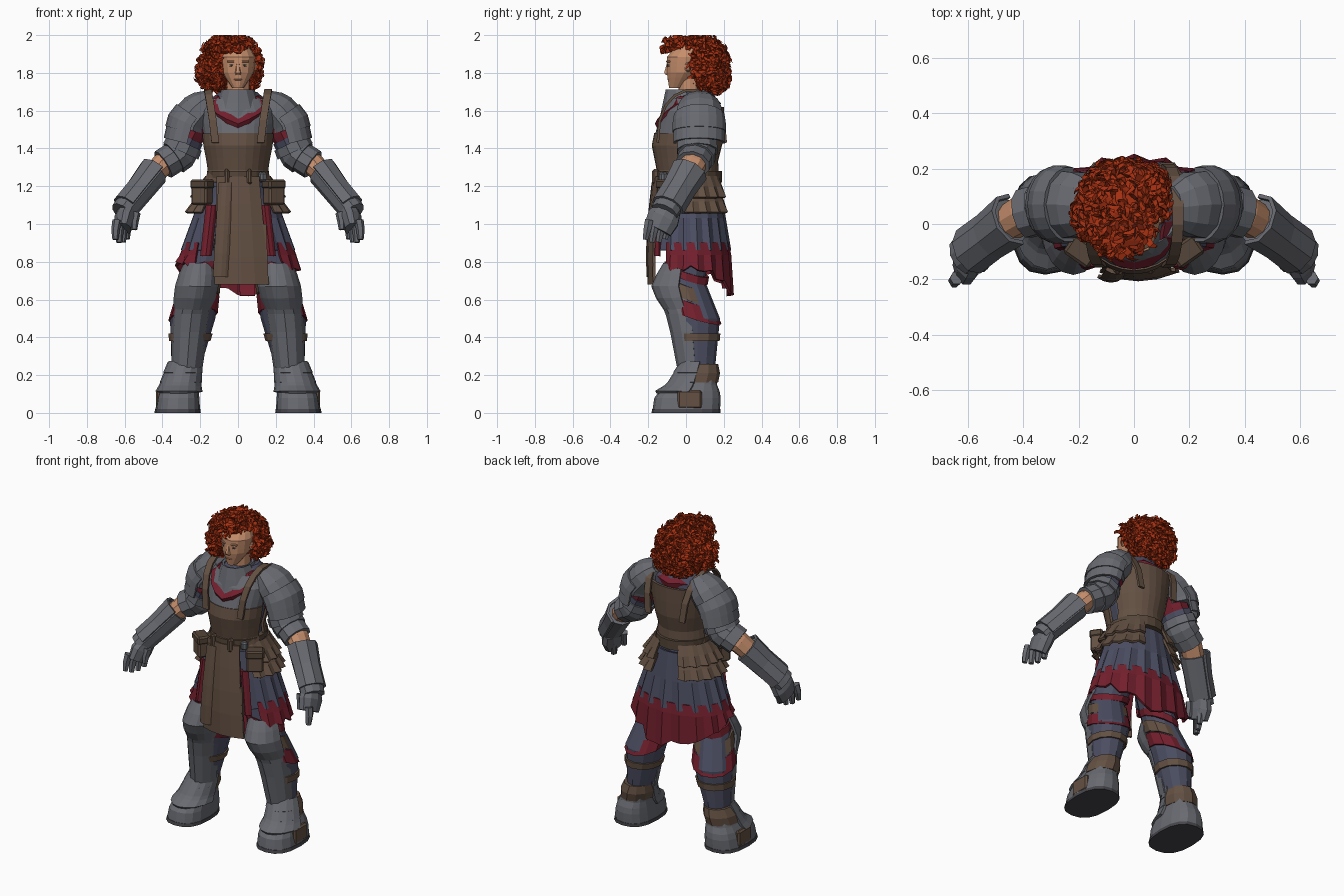
import bpy, bmesh, math, random
from math import sin, cos, radians, pi
from mathutils import Vector, Matrix

random.seed(4)
if "Cube" in bpy.data.objects:
    bpy.data.objects.remove(bpy.data.objects["Cube"], do_unlink=True)


def paint(name, red, green, blue):
    material = bpy.data.materials.new(name)
    material.use_nodes = True
    colour = (red, green, blue, 1)
    material.diffuse_color = colour
    material.node_tree.nodes["Principled BSDF"].inputs["Base Color"].default_value = colour
    return material


STEEL = paint("steel", .14, .145, .165)
DARK = paint("dark steel", .06, .06, .07)
BLUE = paint("blue cloth", .07, .075, .12)
MAROON = paint("maroon cloth", .17, .014, .026)
LEATHER = paint("leather", .125, .08, .055)
BELT = paint("dark leather", .09, .06, .04)
SKIN = paint("skin", .56, .27, .15)
HAIR = paint("red hair", .38, .03, .006)
EYE = paint("eye white", .5, .5, .45)

FRONT, BACK, BELOW_FRONT = (190, 350), (10, 170), (180, 360)
OUTER = (-100, 100)

# Body profiles as rings from top to bottom: x, y, z, half width, half depth
TORSO = [(0, .05, 1.7, .1, .09), (0, .04, 1.62, .19, .14), (0, .01, 1.44, .16, .165),
         (0, .01, 1.3, .125, .13), (0, .01, 1.2, .16, .15)]
COLLAR = [(0, 0, 1.71, .08, .1), (0, .02, 1.57, .14, .15)]
SKIRT = [(0, .02, 1.24, .16, .15), (0, .03, .8, .31, .2)]
PAULDRON = [(.14, .06, 1.67, .05, .08), (.19, .07, 1.62, .1, .12), (.26, .07, 1.54, .105, .13), (.29, .07, 1.42, .09, .12)]
ARM = [(.2, .06, 1.6, .08, .09), (.31, .06, 1.37, .07, .08), (.42, .03, 1.3, .06, .07), (.58, -.09, 1.1, .05, .06)]
LEG = [(.12, .02, 1, .12, .13), (.2, 0, .7, .1, .1), (.24, .06, .5, .12, .12), (.28, .06, .2, .07, .09)]
GREAVE = [(.2, 0, .8, .08, .11), (.22, -.01, .66, .09, .15), (.25, .03, .5, .095, .12), (.27, .05, .24, .075, .09)]
BOOT = [(.29, .06, .22, .08, .1), (.305, .04, .15, .09, .12), (.315, .01, .1, .105, .17), (.32, 0, 0, .12, .18)]
HEAD = [(0, .02, 1.94, .06, .07), (0, 0, 1.89, .09, .1), (0, -.01, 1.8, .08, .09), (0, -.05, 1.72, .03, .04)]


def finish(name, mesh, material, thick=0, mirror=False, bevel=0):
    bmesh.ops.recalc_face_normals(mesh, faces=mesh.faces)
    data = bpy.data.meshes.new(name)
    mesh.to_mesh(data)
    mesh.free()
    data.materials.append(material)
    part = bpy.data.objects.new(name, data)
    bpy.context.scene.collection.objects.link(part)
    if thick:
        solid = part.modifiers.new("Solidify", 'SOLIDIFY')
        solid.thickness, solid.offset = thick, 0
    if bevel:
        part.modifiers.new("Bevel", 'BEVEL').width = bevel
    if mirror:
        part.modifiers.new("Mirror", 'MIRROR')


# Join rows of vertices with faces
def weave(mesh, rows, closed):
    for upper, lower in zip(rows, rows[1:]):
        for k in range(0 if closed else 1, len(upper)):
            mesh.faces.new((upper[k - 1], upper[k], lower[k], lower[k - 1]))
    if closed:
        mesh.faces.new(rows[0])
        mesh.faces.new(rows[-1])


# Skin rings into a tube, or into an open plate when arc is given
def loft(name, rings, material, sides=12, arc=None, level=True, mirror=False, tweak=None, square=1):
    mesh = bmesh.new()
    start, end = arc or (0, 360)
    points = [Vector(ring[:3]) for ring in rings]
    rows = []
    for i, (centre, ring) in enumerate(zip(points, rings)):
        across, depth = Vector((1, 0, 0)), Vector((0, 1, 0))
        if not level:
            along = (points[min(i + 1, len(points) - 1)] - points[max(i - 1, 0)]).normalized()
            depth = (depth - along * along.y).normalized()
            across = along.cross(depth)
        row = []
        for k in range(sides + 1 if arc else sides):
            angle = radians(start + (end - start) * k / sides)
            u, v = [math.copysign(abs(f) ** square, f) for f in (cos(angle), sin(angle))]
            spot = centre + across * ring[3] * u + depth * ring[4] * v
            row.append(mesh.verts.new(spot + tweak(i, k, angle) if tweak else spot))
        rows.append(row)
    weave(mesh, rows, not arc)
    finish(name, mesh, material, .015 if arc else 0, mirror)


# Put a layer on a body profile between two heights
def wear(name, profile, top, bottom, material, grow=0, flare=0, bulge=0, steps=2, **style):
    rings = []
    for i in range(steps + 1):
        t = i / steps
        z = top + (bottom - top) * t
        pairs = list(zip(profile, profile[1:]))
        upper, lower = next((p for p in pairs if p[1][2] <= z), pairs[-1])
        blend = (z - upper[2]) / (lower[2] - upper[2])
        ring = [a + (b - a) * blend for a, b in zip(upper, lower)]
        extra = grow + flare * t + bulge * sin(pi * t)
        rings.append((*ring[:3], ring[3] + extra, ring[4] + extra))
    loft(name, rings, material, **style)


# Cloth or strap running along points, its edges set back by bow
def strip(name, points, width, material, bow=0, flare=0, mirror=False):
    mesh = bmesh.new()
    rows = []
    for i, (x, y, z) in enumerate(points):
        half = width + flare * i / len(points)
        rows.append([mesh.verts.new((x + half * u, y + bow * u * u, z)) for u in (-1, -.5, 0, .5, 1)])
    weave(mesh, rows, False)
    finish(name, mesh, material, .014, mirror)


def box(name, place, size, material, turn=0, mirror=False, bevel=.01):
    mesh = bmesh.new()
    matrix = Matrix.Translation(place) @ Matrix.Rotation(radians(turn), 4, 'Z') @ Matrix.Diagonal((*size, 1))
    bmesh.ops.create_cube(mesh, size=1, matrix=matrix)
    finish(name, mesh, material, 0, mirror, bevel)


def pleat(i, k, angle):
    return Vector((cos(angle), sin(angle), 0)) * i * (.01 * (k % 2) - .005)


# Ragged hem, longest at the back
def torn(i, k, angle):
    drop = random.uniform(-.03, .03) - .13 * max(0, sin(angle)) ** 2
    return pleat(i, k, angle) + Vector((0, 0, drop if i == 2 else 0))


def dip(i, k, angle):
    return Vector((0, 0, .01 * (k % 2) - .11 * max(0, -sin(angle)) ** 2))


def slant(i, k, angle):
    return Vector((0, 0, -.04 * sin(angle) - .02 * cos(angle)))


# Torso, armour and bib
wear("torso", TORSO, 1.7, 1.2, BLUE, steps=8, sides=16)
wear("breastplate", TORSO, 1.66, 1.4, STEEL, grow=.012, steps=4, arc=FRONT)
wear("bib", TORSO, 1.48, 1.22, LEATHER, grow=.018, bulge=.01, steps=4, arc=FRONT)
wear("back_panel", TORSO, 1.62, 1.24, LEATHER, grow=.014, steps=4, arc=BACK)
wear("collar", COLLAR, 1.71, 1.57, STEEL, arc=(0, 360))
wear("scarf", COLLAR, 1.68, 1.6, MAROON, grow=.02, bulge=.03, sides=16, tweak=dip)
sweep = [pi * step / 9 for step in range(10)]
strip("shoulder_strap", [(.12 + .04 * sin(a), .03 - .18 * cos(a), 1.43 + .28 * sin(a) ** .8) for a in sweep],
      .02, LEATHER, mirror=True)

# Arms
arm = dict(level=False, mirror=True, sides=10)
wear("sleeve", ARM, 1.6, 1.36, MAROON, grow=.01, **arm)
wear("sleeve_wrap", ARM, 1.46, 1.4, BLUE, grow=.016, **arm)
wear("forearm", ARM, 1.38, 1.1, SKIN, steps=4, **arm)
wear("pauldron", PAULDRON, 1.67, 1.5, STEEL, steps=5, **arm)
for i in range(2):
    top = 1.57 - .06 * i
    wear("pauldron_lame", PAULDRON, top, top - .08, STEEL, grow=.002, flare=.008, arc=OUTER, **arm)
for i in range(3):
    top = 1.43 - .035 * i
    wear("elbow_cuff", ARM, top, top - .045, STEEL, grow=.026 - .006 * i, flare=.006, **arm)
wear("gauntlet", ARM, 1.27, 1.06, STEEL, grow=.018, steps=3, **arm)
wear("gauntlet_plate", ARM, 1.28, 1.09, STEEL, grow=.026, bulge=-.006, arc=OUTER, level=False, mirror=True, sides=5)
loft("palm", [(.58, -.09, 1.08, .05, .07), (.6, -.12, 1.03, .055, .09), (.61, -.15, .97, .045, .08)], STEEL, **arm)


def digit(name, x, y, top, length):
    rings = [(x + .01 * sin(2 * t), y - .02 * t, top - length * t, .025 - .009 * t * t, .025 - .009 * t * t)
             for t in (0, .5, 1)]
    loft(name, rings, STEEL, sides=6, level=False, mirror=True)


for i in range(4):
    digit("finger", .58 + .02 * i, -.09 - .035 * i, 1.02, .1 + .02 * sin(i))
digit("thumb", .54, -.14, 1.06, .09)

# Skirt and hanging cloth
wear("hips", SKIRT, 1.2, .9, BLUE, grow=-.02, flare=-.06)
wear("skirt", SKIRT, 1.2, .86, BLUE, sides=30, arc=(-62, 242), tweak=pleat)
wear("skirt_trim", SKIRT, .9, .77, MAROON, grow=.002, sides=26, arc=(-42, 222), tweak=torn)
strip("red_sash", [(.14, -.15, 1.1), (.17, -.16, .83)], .025, MAROON, bow=.02, mirror=True)
strip("hanging_rag", [(.04, 0, .9), (.05, -.04, .62)], .04, MAROON)

# Apron, belt, flaps and pouches
fall = [step / 4 for step in range(5)]
strip("apron", [(.02 * t, -.17 - .03 * sin(2 * t), 1.25 - .57 * t) for t in fall], .11, LEATHER, bow=.03, flare=.04)
strip("apron_fold", [(-.06 - .03 * t, -.175 - .03 * sin(2 * t), 1.22 - .5 * t) for t in fall], .04, LEATHER, bow=.015)
strip("apron_side", [(.12, -.165, 1), (.13, -.17, .72)], .03, LEATHER)
loft("belt", [(0, .01, z, .165, .18) for z in (1.28, 1.22)], BELT, sides=20)
box("buckle", (.13, -.12, 1.25), (.04, .04, .05), STEEL, 35)
for x in (-.06, .06):
    box("belt_loop", (x, -.16, 1.25), (.03, .04, .08), LEATHER)
for i in range(2):
    top = 1.25 - .08 * i
    wear("belt_flap", SKIRT, top, top - .11, LEATHER, grow=.01, flare=.035, arc=(-42, 68), mirror=True, tweak=pleat)
box("pouch", (.19, -.1, 1.16), (.1, .07, .12), LEATHER, 35, True)
box("pouch_lid", (.19, -.1, 1.21), (.11, .08, .05), BELT, 35, True)

# Legs, wraps and greaves
wear("leg", LEG, 1, .2, BLUE, steps=8, mirror=True)
for name, top, bottom, material in (("thigh_wrap", .76, .72, MAROON), ("knee_wrap", .69, .61, LEATHER),
                                    ("calf_wrap", .6, .51, MAROON)):
    wear(name, LEG, top, bottom, material, grow=.012, mirror=True, tweak=slant)
wear("calf_strap", LEG, .42, .38, LEATHER, grow=.01, mirror=True)
wear("greave", GREAVE, .62, .24, STEEL, steps=4, sides=6, arc=BELOW_FRONT, mirror=True)
wear("knee_plate", GREAVE, .79, .55, STEEL, bulge=.02, steps=4, sides=8, arc=FRONT, mirror=True)

# Boots
wear("ankle_cuff", BOOT, .26, .16, LEATHER, grow=.01, bulge=.01, mirror=True)
for i in range(3):
    top = .27 - .05 * i
    wear("ankle_lame", BOOT, top, top - .06, STEEL, grow=.012, flare=.004, sides=8, arc=BELOW_FRONT, mirror=True)
wear("boot", BOOT, .22, .01, STEEL, steps=6, sides=16, bulge=.004, mirror=True, square=.8)
wear("sole", BOOT, .02, 0, DARK, grow=.003, sides=16, mirror=True, square=.8)
box("boot_patch", (.42, .02, .07), (.03, .13, .1), LEATHER, mirror=True)

# Head and face
loft("neck", [(0, .02, z, .06, .06) for z in (1.77, 1.58)], SKIN)
wear("head", HEAD, 1.94, 1.72, SKIN, steps=8, bulge=.004, sides=14)
loft("nose", [(0, -.09, 1.86, .01, .01), (0, -.09, 1.8, .02, .03), (0, -.09, 1.79, .02, .02)], SKIN, sides=6)
box("lips", (0, -.09, 1.765), (.05, .02, .02), SKIN)
box("eye", (.034, -.09, 1.84), (.024, .01, .01), EYE, 22, True, .002)
box("iris", (.034, -.094, 1.84), (.01, .01, .01), BELT, 22, True, .002)
box("brow", (.036, -.09, 1.86), (.04, .02, .01), SKIN, 20, True, .003)
box("ear", (.09, .01, 1.83), (.02, .03, .05), SKIN)


def scatter():
    return Vector([random.gauss(0, 1) for axis in range(3)]).normalized()


# One tapering curled lock
def lock(mesh, root, out):
    way = (out / 2 + scatter() - Vector((0, 0, .25))).normalized()
    curl = way.cross(out).normalized()
    lift = way.cross(curl)
    rows = []
    for t in (0, .33, .66, 1):
        middle = root + way * .045 * t + out * .016 * sin(pi * t) + curl * .012 * sin(5 * t)
        row = [middle + (curl * cos(a) + lift * sin(a)) * .017 * (1 - .7 * t) for a in (0, 2, 4)]
        rows.append([mesh.verts.new((v.x, v.y, min(v.z, 2))) for v in row])
    weave(mesh, rows, True)


# Hair: soft masses covered in locks, leaving the face and left temple bare
hair = bmesh.new()
for place, size, count in (((-.04, .07, 1.86), (.14, .13, .115), 600), ((-.03, .13, 1.785), (.13, .075, .075), 300),
                           ((-.14, .02, 1.8), (.055, .07, .065), 140), ((-.04, -.02, 1.935), (.1, .08, .04), 150)):
    matrix = Matrix.Translation(place) @ Matrix.Diagonal((*size, 1))
    bmesh.ops.create_icosphere(hair, subdivisions=2, radius=1, matrix=matrix)
    for number in range(count):
        out = scatter()
        root = matrix @ out
        face = root.x > -.1 and root.y < 0 and root.z < 1.92
        temple = root.x > .02 and root.y < .03 and root.z < 1.94
        if not (face or temple):
            lock(hair, root, out)
finish("curly_hair", hair, HAIR)
